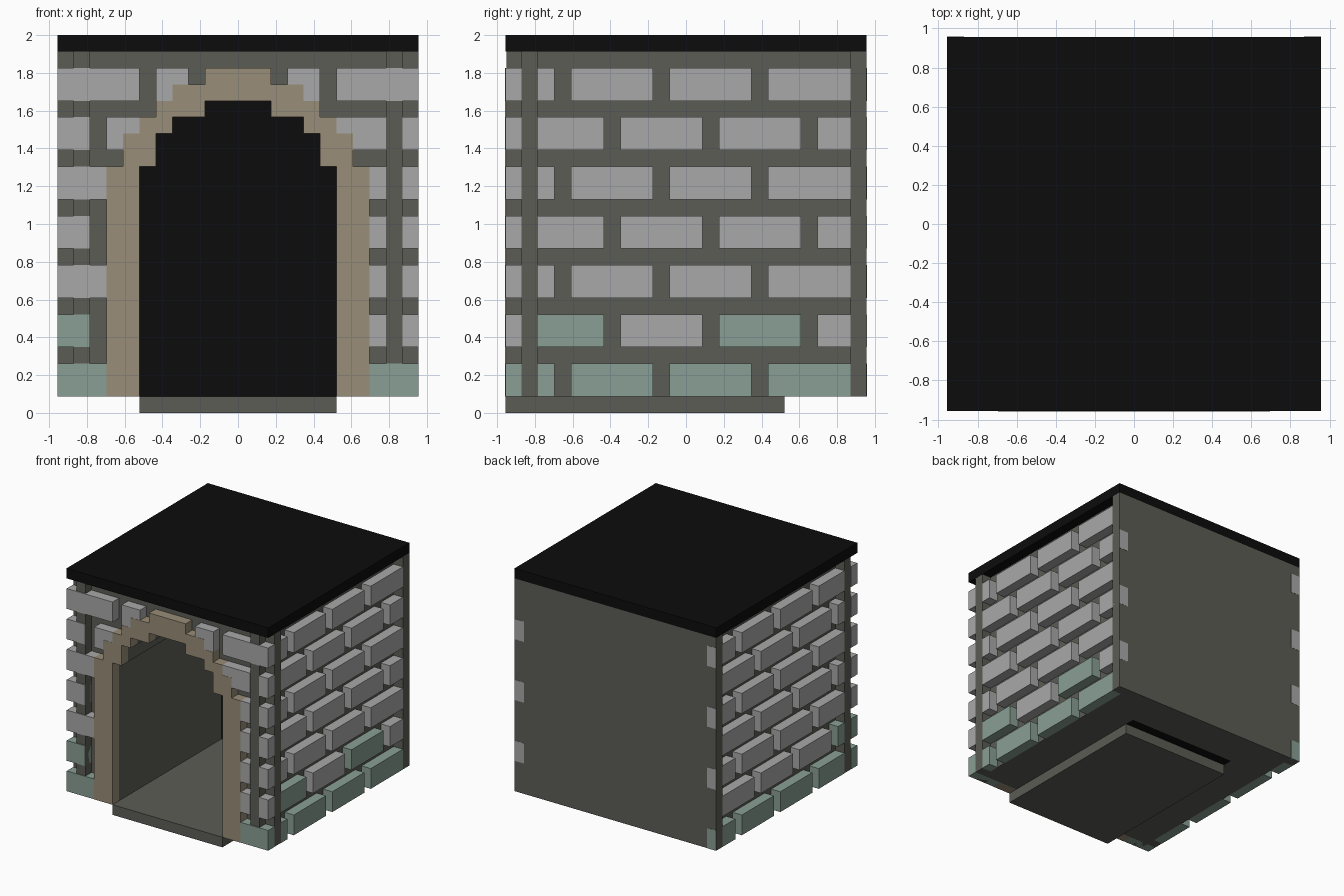
import bpy
import bmesh

cube = bpy.data.objects.get("Cube")
if cube:
    bpy.data.objects.remove(cube)

U = 2 / 23  # building grid unit: 22 wide, 22 deep, 23 high


def material(name, rgb):
    m = bpy.data.materials.new(name)
    m.use_nodes = True
    m.diffuse_color = (*rgb, 1)
    bsdf = next(n for n in m.node_tree.nodes if n.type == 'BSDF_PRINCIPLED')
    bsdf.inputs["Base Color"].default_value = (*rgb, 1)
    bsdf.inputs["Roughness"].default_value = 0.9
    return m


STONE = material("light grey stone", (0.397, 0.397, 0.397))
MOSS = material("mossy green stone", (0.25, 0.347, 0.296))
MORTAR = material("dark grey mortar", (0.107, 0.107, 0.093))
TRIM = material("tan arch stone", (0.319, 0.266, 0.188))
BLACK = material("black", (0.0037, 0.0037, 0.0037))


def finish(name, bm, mats):
    bmesh.ops.recalc_face_normals(bm, faces=bm.faces)
    bmesh.ops.scale(bm, vec=(U, U, U), verts=bm.verts)
    mesh = bpy.data.meshes.new(name)
    bm.to_mesh(mesh)
    bm.free()
    for m in mats:
        mesh.materials.append(m)
    obj = bpy.data.objects.new(name, mesh)
    bpy.context.collection.objects.link(obj)
    return obj


def add_box(bm, x, y, z, index=0):
    verts = bmesh.ops.create_cube(bm, size=1)["verts"]
    for v in verts:
        v.co = [r[0] + (c + 0.5) * (r[1] - r[0]) for c, r in zip(v.co, (x, y, z))]
    for f in {f for v in verts for f in v.link_faces}:
        f.material_index = index


def box(name, x, y, z, mat):
    bm = bmesh.new()
    add_box(bm, x, y, z)
    return finish(name, bm, [mat])


def prism(name, outline, y0, y1, mat):
    """Extrude an outline in x and z from y0 to y1."""
    bm = bmesh.new()
    face = bm.faces.new([bm.verts.new((x, y0, z)) for x, z in outline])
    new = bmesh.ops.extrude_face_region(bm, geom=[face])["geom"]
    for v in new:
        if isinstance(v, bmesh.types.BMVert):
            v.co.y = y1
    return finish(name, bm, [mat])


def stepped(steps):
    """Half outline, bottom to top, of a stepped arch from (half width, top)."""
    pts, z = [], 1
    for w, top in steps:
        pts += [(w, z), (w, top)]
        z = top
    return pts


def whole(half):
    return half + [(-x, z) for x, z in reversed(half)]


inner = stepped([(6, 15), (5, 17), (4, 18), (2, 19)])
outer = stepped([(8, 15), (7, 17), (6, 18), (5, 19), (4, 20), (2, 21)])
opening = whole(inner)

# Roof, floor slab and black end of the passage
box("roof", (-11, 11), (-11, 11), (22, 23), BLACK)
box("floor_slab", (-6, 6), (-11, 6), (0, 1), MORTAR)
prism("passage_end", opening, 6, 7, BLACK)

# Mortar core around the passage, and the plain back
prism("wall_core", [(10, 1), (10, 22), (-10, 22), (-10, 1)] + opening[::-1], -10, 7, MORTAR)
box("rear_core", (-10, 10), (7, 10), (1, 22), MORTAR)
box("back_wall", (-11, 11), (10, 11), (1, 22), MORTAR)

# Stepped arch trim
prism("arch_trim", whole(outer) + opening[::-1], -11.02, -10, TRIM)

# Corner posts on the front and on the sides
for side, name in ((1, "left"), (-1, "right")):
    box(name + "_front_post", (9 * side, 10 * side), (-10.92, -10), (1, 22), MORTAR)
    box(name + "_side_post", (10 * side, 10.98 * side), (-10, -9), (1, 22), MORTAR)


def row_z(row):
    return 3 * row + 1, 3 * row + 3


# Side bricks: running bond, shifted by half a brick between the two sides
E = 11.02
bond = [
    [(-9, -8), (-7, -2), (-1, 4), (5, 10)],
    [(-9, -5), (-4, 1), (2, 7), (8, E)],
]
for side, name in ((1, "left"), (-1, "right")):
    bm = bmesh.new()
    for row in range(7):
        pattern = bond[(row + (side < 0)) % 2]
        for i, span in enumerate(pattern):
            mossy = row == 0 or (row == 1 and (i in (0, 2) if side > 0 else i == 0))
            add_box(bm, (10 * side, 11 * side), span, row_z(row), int(mossy))
    finish(name + "_side_bricks", bm, [STONE, MOSS])

# Front bricks, cut off by the arch trim
split = [(8, 9), (10, 11)]
front = [
    [(-11, -8), (8, 11)],
    [(-11, -9)] + split,
    [(-11, -8)] + split,
    [(-11, -9)] + split,
    [(-11, -8)] + split,
    [(-11, -9), (-8, -6), (6, 9), (10, 11)],
    [(-11, -6), (-5, -3), (3, 5), (6, 11)],
]
bm = bmesh.new()
for row, spans in enumerate(front):
    for span in spans:
        mossy = row == 0 or (row == 1 and span[0] < 0)
        add_box(bm, span, (-11, -10), row_z(row), int(mossy))
finish("front_bricks", bm, [STONE, MOSS])
